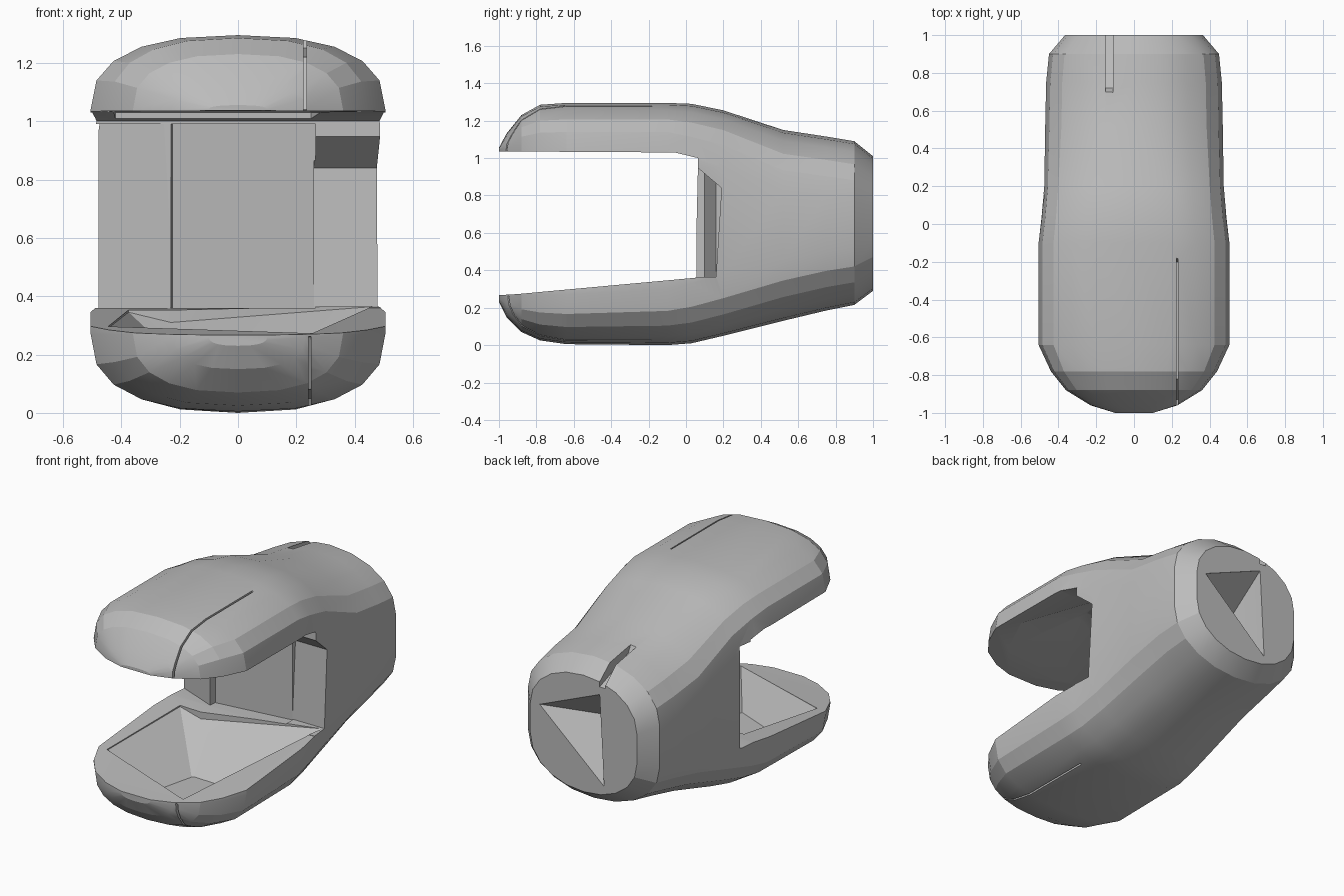
import bpy, bmesh
from math import cos, sin, pi

old = bpy.data.objects.get("Cube")
if old:
    bpy.data.objects.remove(old)

grey = bpy.data.materials.new("stone_grey")
grey.use_nodes = True
GREY = (0.5, 0.5, 0.5, 1)
grey.diffuse_color = GREY
grey.node_tree.nodes["Principled BSDF"].inputs["Base Color"].default_value = GREY


def loft(name, rings):
    """Skin a list of equal rings and cap both ends."""
    bm = bmesh.new()
    loops = [[bm.verts.new(p) for p in ring] for ring in rings]
    n = len(loops[0])
    for a, b in zip(loops, loops[1:]):
        for i in range(n):
            j = (i + 1) % n
            bm.faces.new((a[i], a[j], b[j], b[i]))
    bm.faces.new(loops[0])
    bm.faces.new(loops[-1])
    bmesh.ops.recalc_face_normals(bm, faces=bm.faces)
    mesh = bpy.data.meshes.new(name)
    bm.to_mesh(mesh)
    bm.free()
    mesh.materials.append(grey)
    obj = bpy.data.objects.new(name, mesh)
    bpy.context.collection.objects.link(obj)
    return obj


def side_prism(name, x0, x1, outline):
    """Extrude a (y, z) outline across x."""
    return loft(name, [[(x, y, z) for y, z in outline] for x in (x0, x1)])


def section(y, w, bottom, low, high, top, n, steps=5):
    """Rounded belly and crown joined by straight sides."""
    ring = []
    for rim, tip in ((high, top), (low, bottom)):
        arc = []
        for i in range(2 * steps + 1):
            a = pi * i / (2 * steps)
            c, s = cos(a), sin(a)
            x = w * abs(c) ** (2 / n) * (1 if c > 0 else -1)
            arc.append((x, y, rim + (tip - rim) * abs(s) ** (2 / n)))
        ring += arc if rim == high else arc[::-1]
    return ring


def carve(target, cutter):
    cutter.hide_render = True
    mod = target.modifiers.new(cutter.name, 'BOOLEAN')
    mod.operation, mod.solver, mod.object = 'DIFFERENCE', 'EXACT', cutter
    bpy.context.view_layer.objects.active = target
    bpy.ops.object.modifier_apply(modifier=mod.name)
    bpy.data.objects.remove(cutter)


# Outer shell: y, half width, bottom, lower rim, upper rim, top
profile = [
    (-1.0, .1, .23, .26, 1.04, 1.055),
    (-.96, .23, .15, .26, 1.04, 1.13),
    (-.88, .36, .07, .27, 1.04, 1.23),
    (-.78, .44, .025, .27, 1.04, 1.285),
    (-.64, .505, .005, .27, 1.04, 1.295),
    (-.1, .505, 0, .30, 1.04, 1.295),
    (.03, .49, .01, .33, 1.0, 1.29),
    (.2, .475, .05, .38, .95, 1.255),
    (.52, .47, .13, .45, .83, 1.15),
    (.75, .465, .185, .5, .8, 1.115),
    (.9, .45, .215, .52, .78, 1.09),
    (1.0, .365, .29, .56, .74, 1.01),
]
shell = loft("jawed_shell", [section(*p, n=2.1 if p[0] > .5 else 2.5) for p in profile])

# Open mouth, its faceted back wall, and a deeper notch on the left cheek
carve(shell, side_prism("mouth_gap", -.8, .8, [
    (-1.2, .255), (-.9, .273), (.05, .36), (.065, 1.0), (-.06, 1.03), (-1.2, 1.037)]))
wall = [(-.6, -.1), (-.6, .21), (-.46, .15), (-.23, .055), (-.225, .1), (.265, .16), (.265, -.1)]
carve(shell, loft("back_wall", [[(x, y, z) for x, y in wall] for z in (.36, .99)]))
carve(shell, side_prism("cheek_notch", .26, .8, [
    (-.1, .36), (.16, .365), (.19, .84), (-.01, 1.01), (-.1, 1.01)]))

# Faceted scoop in the lower jaw
rim = [(-.445, -.645, .29), (.255, -.9, .273), (.47, .15, .365),
       (-.23, -.035, .31), (-.375, -.03, .345)]
floor = [(-.17, -.6), (.12, -.72), (.22, -.31), (-.09, -.3), (-.1, -.31)]
carve(shell, loft("lower_scoop", [
    [(x, y, z + .1) for x, y, z in rim], rim, [(x, y, .09) for x, y in floor]]))

# Shallow pyramid hollow under the upper jaw
rim = [(-.46, -.6), (-.2, -.88), (.31, -.78), (.44, -.5), (.25, .03), (-.42, .03)]
carve(shell, loft("upper_hollow", [
    [(x, y, .95) for x, y in rim],
    [(x, y, 1.03) for x, y in rim],
    [(.06 + .1 * x, -.36 + .1 * (y + .36), 1.15) for x, y in rim]]))

# Sunken three-sided pit in the back disc
pit = [(.3, .75), (-.11, .92), (-.14, .36)]
carve(shell, loft("back_pit", [
    [(x, 1.05, z) for x, z in pit],
    [(x, .999, z) for x, z in pit],
    [(-.08 + .1 * x, .72, .65 + .1 * (z - .65)) for x, z in pit]]))

# Cracks between the shell pieces
crack = [(-1.1, 1.02), (-.93, 1.04), (-.82, 1.22), (-.2, 1.25), (-.1, 1.4), (-1.1, 1.4)]
carve(shell, side_prism("upper_crack", .224, .234, crack))
carve(shell, side_prism("lower_crack", .241, .251, [(y, 1.3 - z) for y, z in crack]))
carve(shell, side_prism("back_crack", -.15, -.11, [
    (.65, 1.2), (.72, 1.07), (1.1, .93), (1.1, 1.2)]))

# Soft facets with crisp broken edges
bpy.ops.object.select_all(action='DESELECT')
shell.select_set(True)
bpy.context.view_layer.objects.active = shell
bpy.ops.object.shade_smooth_by_angle(angle=.3)
